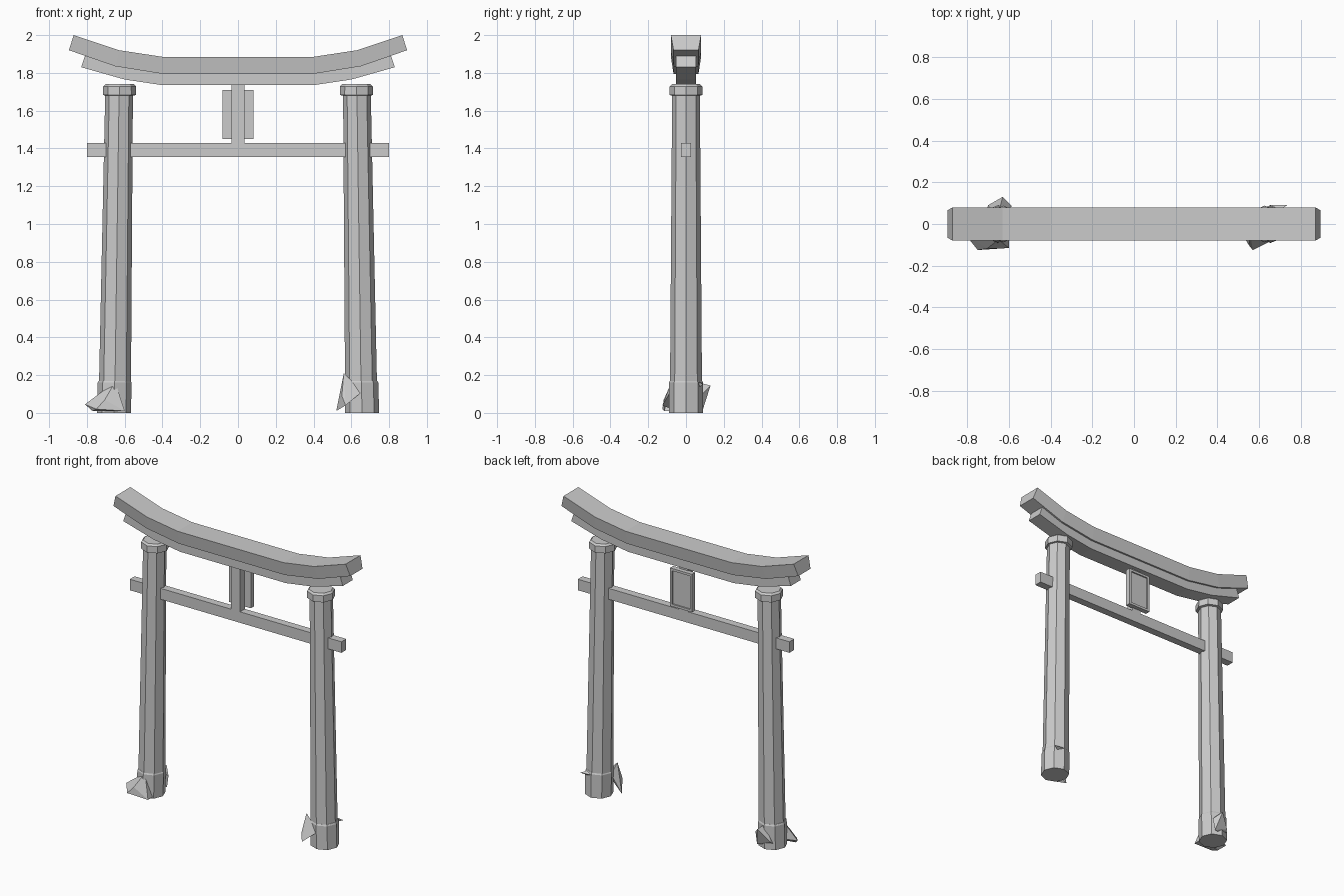
import bpy, bmesh
from math import cos, sin, pi

if "Cube" in bpy.data.objects:
    bpy.data.objects.remove(bpy.data.objects["Cube"])


def finish(name, bm):
    bmesh.ops.recalc_face_normals(bm, faces=bm.faces)
    me = bpy.data.meshes.new(name)
    bm.to_mesh(me)
    bm.free()
    ob = bpy.data.objects.new(name, me)
    bpy.context.collection.objects.link(ob)
    return ob


def loft(name, rings):
    """Closed skin through rings of equal vertex count."""
    bm = bmesh.new()
    vs = [[bm.verts.new(p) for p in r] for r in rings]
    n = len(vs[0])
    for a, b in zip(vs, vs[1:]):
        for i in range(n):
            j = (i + 1) % n
            bm.faces.new((a[i], a[j], b[j], b[i]))
    bm.faces.new(vs[0])
    bm.faces.new(vs[-1])
    return finish(name, bm)


def box(name, x0, x1, y0, y1, z0, z1):
    return loft(name, [[(x0, y0, z), (x1, y0, z), (x1, y1, z), (x0, y1, z)]
                       for z in (z0, z1)])


def octagon(cx, r, z):
    return [(cx + r * cos(i * pi / 4), r * sin(i * pi / 4), z) for i in range(8)]


def beam(name, stations, top_w, bot_w):
    """Upswept beam from right-half stations (top x, top z, bottom x, bottom z)."""
    full = [(-a, b, -c, d) for a, b, c, d in stations[::-1]] + stations
    loft(name, [[(xt, -top_w, zt), (xt, top_w, zt), (xb, bot_w, zb), (xb, -bot_w, zb)]
                for xt, zt, xb, zb in full])


def rock(name, pts):
    bm = bmesh.new()
    for p in pts:
        bm.verts.new(p)
    res = bmesh.ops.convex_hull(bm, input=bm.verts)
    junk = [v for v in res["geom_interior"] if isinstance(v, bmesh.types.BMVert)]
    bmesh.ops.delete(bm, geom=junk, context='VERTS')
    finish(name, bm)


# Curved roof beams
beam("top_beam", [(0.40, 1.885, 0.40, 1.795), (0.63, 1.92, 0.65, 1.835),
                  (0.87, 2.0, 0.895, 1.92)], 0.08, 0.066)
beam("lower_beam", [(0.40, 1.80, 0.40, 1.735), (0.64, 1.838, 0.60, 1.765),
                    (0.81, 1.89, 0.83, 1.83)], 0.054, 0.054)

# Tie beam and centre strut
box("tie_beam", -0.80, 0.80, -0.026, 0.026, 1.355, 1.43)
box("centre_strut", -0.034, 0.034, -0.026, 0.026, 1.43, 1.74)

# Plain plaque with raised rim on the back of the strut
box("plaque", -0.083, 0.083, 0.02, 0.045, 1.45, 1.71)
for s in (-1, 1):
    x = s * 0.075
    box("plaque_side_rim", x - 0.008, x + 0.008, 0.04, 0.054, 1.45, 1.71)
for z in (1.45, 1.694):
    box("plaque_end_rim", -0.083, 0.083, 0.04, 0.054, z, z + 0.016)

# Leaning octagonal posts with base sleeves and collars
for s, side in ((-1, "left"), (1, "right")):
    loft(side + "_post", [octagon(s * 0.652, 0.085, 0.1), octagon(s * 0.629, 0.073, 1.735)])
    loft(side + "_base", [octagon(s * 0.657, 0.09, 0), octagon(s * 0.653, 0.09, 0.16),
                          octagon(s * 0.653, 0.085, 0.17)])
    loft(side + "_collar", [octagon(s * 0.627, 0.073, 1.68), octagon(s * 0.627, 0.088, 1.683),
                            octagon(s * 0.627, 0.087, 1.728), octagon(s * 0.627, 0.075, 1.74)])

# Angular rocks around the feet
rock("left_front_rock", [(-0.81, -0.05, 0.045), (-0.77, -0.085, 0.01), (-0.75, -0.125, 0.02),
                         (-0.60, -0.115, 0.01), (-0.65, -0.075, 0.165), (-0.60, -0.05, 0.01),
                         (-0.705, -0.118, 0.07)])
rock("left_back_rock", [(-0.71, 0.05, 0.03), (-0.63, 0.13, 0.145), (-0.585, 0.085, 0.10),
                        (-0.60, 0.09, 0.02), (-0.65, 0.05, 0.165), (-0.70, 0.09, 0.06)])
rock("right_front_rock", [(0.52, -0.05, 0.01), (0.56, -0.06, 0.21), (0.57, -0.125, 0.04),
                          (0.55, -0.10, 0.09), (0.66, -0.08, 0.115), (0.60, -0.05, 0.12)])
rock("right_back_rock", [(0.62, 0.07, 0.15), (0.66, 0.09, 0.155), (0.735, 0.09, 0.15),
                         (0.69, 0.06, 0.17), (0.68, 0.06, 0.13)])
